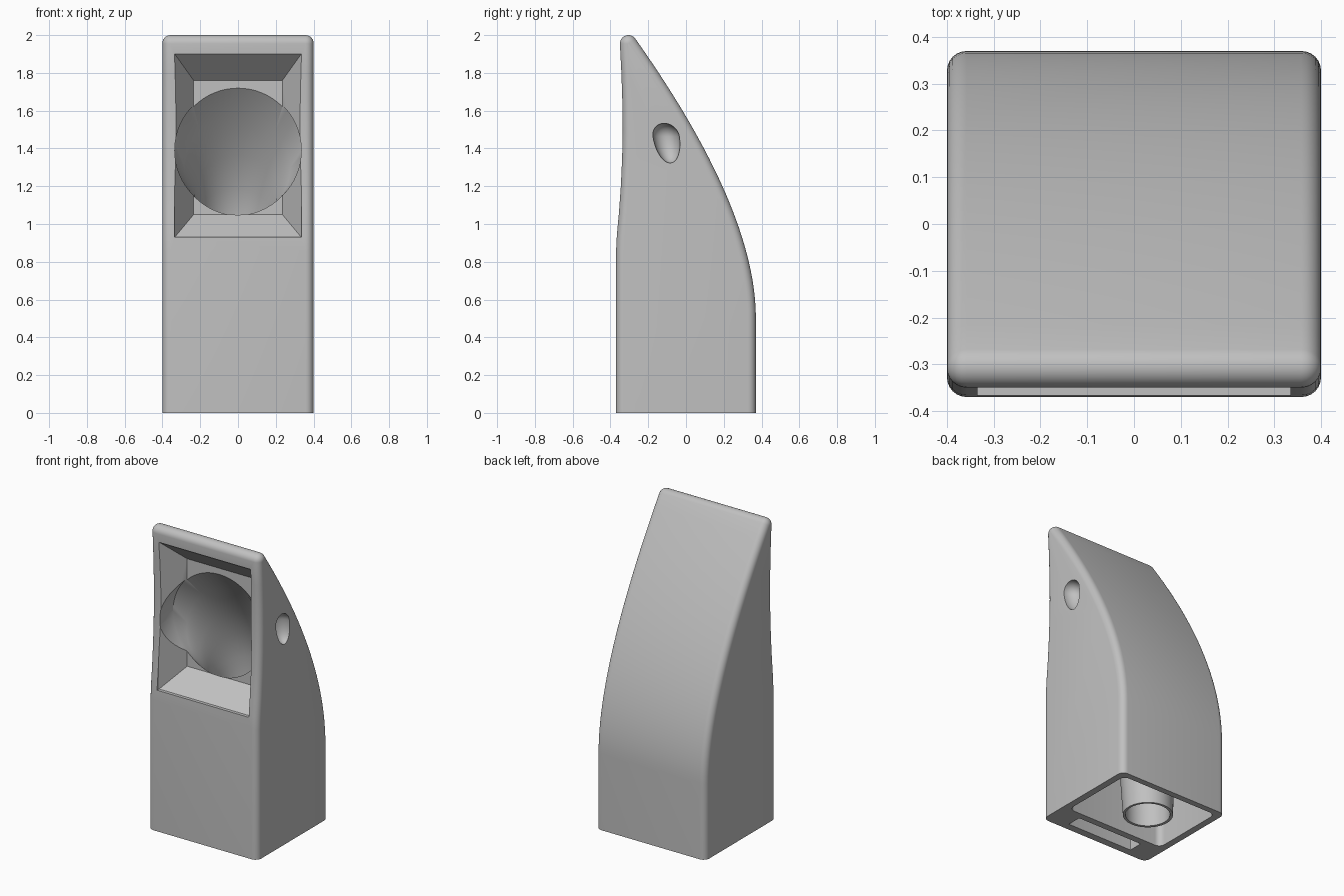
import bpy, bmesh, math
from mathutils import Vector

if "Cube" in bpy.data.objects:
    bpy.data.objects.remove(bpy.data.objects["Cube"], do_unlink=True)

grey = bpy.data.materials.new("matte_grey")
grey.use_nodes = True
GREY = (0.53, 0.53, 0.53, 1)
grey.diffuse_color = GREY
grey.node_tree.nodes["Principled BSDF"].inputs["Base Color"].default_value = GREY


def make_object(name, bm):
    bmesh.ops.recalc_face_normals(bm, faces=bm.faces)
    mesh = bpy.data.meshes.new(name)
    bm.to_mesh(mesh)
    bm.free()
    mesh.materials.append(grey)
    obj = bpy.data.objects.new(name, mesh)
    bpy.context.collection.objects.link(obj)
    return obj


def loft(name, rings):
    """Closed solid through rings of equal point count."""
    bm = bmesh.new()
    loops = [[bm.verts.new(p) for p in ring] for ring in rings]
    n = len(loops[0])
    for a, b in zip(loops, loops[1:]):
        for i in range(n):
            j = (i + 1) % n
            bm.faces.new((a[i], a[j], b[j], b[i]))
    bm.faces.new(loops[0])
    bm.faces.new(loops[-1])
    return make_object(name, bm)


def circle(centre, radius, tilt, n=64):
    """Ring facing the front at tilt 0 and lying flat at tilt 90 degrees."""
    up = Vector((0, math.sin(tilt), math.cos(tilt)))
    side = Vector((1, 0, 0))
    turns = [2 * math.pi * i / n for i in range(n)]
    return [Vector(centre) + radius * (side * math.cos(t) + up * math.sin(t)) for t in turns]


def rounded_rect(x, y0, y1, r, z, n=6):
    ring = []
    corners = ((x - r, y1 - r), (r - x, y1 - r), (r - x, y0 + r), (x - r, y0 + r))
    for k, (cx, cy) in enumerate(corners):
        for i in range(n + 1):
            a = math.pi / 2 * (k + i / n)
            ring.append((cx + r * math.cos(a), cy + r * math.sin(a), z))
    return ring


# Body: side profile with a bowed back and a round tip
profile = [(-.37, 0), (-.37, .86), (-.366, .94), (-.355, 1.06), (-.345, 1.2),
           (-.338, 1.35), (-.335, 1.5), (-.337, 1.65), (-.342, 1.8)]
for i in range(11):
    a = math.radians(180 - 144 * i / 10)
    profile.append((-.305 + .045 * math.cos(a), 1.955 + .045 * math.sin(a)))
tip, pull, base = Vector(profile[-1]), Vector((.37, 1.08)), Vector((.37, .5))
for i in range(1, 25):
    t = i / 24
    profile.append(tuple(tip * (1 - t) ** 2 + pull * 2 * t * (1 - t) + base * t * t))
profile.append((.37, 0))
body = loft("body", [[(x, y, z) for y, z in profile] for x in (-.4, .4)])

# Round the side edges but keep the base sharp
bm = bmesh.new()
bm.from_mesh(body.data)
edges = [e for e in bm.edges
         if abs(e.verts[0].co.x - e.verts[1].co.x) < .01
         and max(v.co.z for v in e.verts) > .01]
bmesh.ops.bevel(bm, geom=edges, offset=.042, segments=6, profile=.5,
                affect='EDGES', clamp_overlap=False)
bm.to_mesh(body.data)
bm.free()


def combine(tool, operation):
    mod = body.modifiers.new(tool.name, 'BOOLEAN')
    mod.operation, mod.object, mod.solver = operation, tool, 'EXACT'
    bpy.context.view_layer.objects.active = body
    bpy.ops.object.modifier_apply(modifier=mod.name)
    bpy.data.objects.remove(tool, do_unlink=True)


# Hollow base and front slot
combine(loft("base_hollow", [rounded_rect(.355, -.18, .33, .04, z) for z in (-.1, .65)]), 'DIFFERENCE')
combine(loft("front_slot", [rounded_rect(.24, -.32, -.225, .004, z) for z in (-.1, .78)]), 'DIFFERENCE')

# Tube standing inside the base
flat = math.pi / 2
combine(loft("inner_tube", [circle((-.05, .07, 0), .15, flat), circle((-.03, .075, .72), .185, flat)]), 'UNION')


# Square tapered mouth
def frame(x, z0, z1, y):
    return [(-x, y, z0), (x, y, z0), (x, y, z1), (-x, y, z1)]


combine(loft("mouth", [frame(.335, .93, 1.9, -.5), frame(.335, .93, 1.9, -.345),
                       frame(.235, 1.05, 1.76, -.195)]), 'DIFFERENCE')

# Horn passage: round at the mouth, bending down and narrowing to the base
rings = [circle((0, -.36, 1.39), .335, 0), circle((0, -.2, 1.39), .335, 0)]
for degrees, r in ((12, .28), (30, .22), (50, .19), (70, .165), (90, .145)):
    a, k = math.radians(degrees), degrees / 90
    lip = Vector((-.03 * k, -.2 + .13 * k, 1.05 - .2 * k))
    rings.append(circle(lip + r * Vector((0, math.sin(a), math.cos(a))), r, a))
rings.append(circle((-.05, .07, -.1), .132, flat))
combine(loft("horn_passage", rings), 'DIFFERENCE')

# Egg-shaped finger hole on the left side
bm = bmesh.new()
bmesh.ops.create_uvsphere(bm, u_segments=32, v_segments=20, radius=.07)
for v in bm.verts:
    if v.co.z < 0:
        v.co.z *= 2
    v.co = Vector((v.co.x * 1.1 + .4, v.co.y - .105 - v.co.z * .15, v.co.z + 1.463))
combine(make_object("side_hole", bm), 'DIFFERENCE')

# Smooth shading with crisp cut edges
bpy.ops.object.select_all(action='DESELECT')
body.select_set(True)
bpy.context.view_layer.objects.active = body
bpy.ops.object.shade_smooth_by_angle(angle=math.radians(32))
